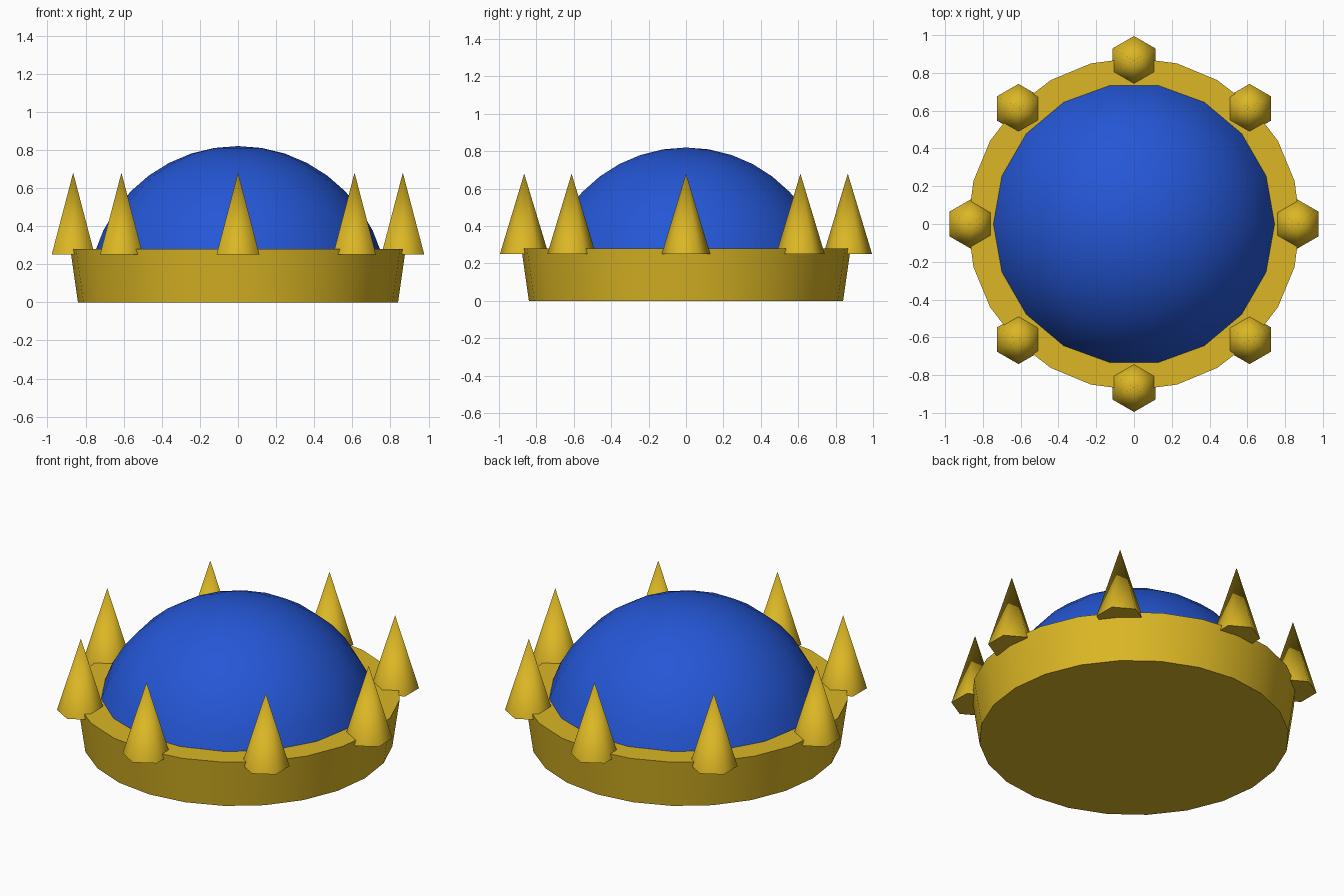
import bpy, bmesh, math

if "Cube" in bpy.data.objects:
    bpy.data.objects.remove(bpy.data.objects["Cube"])


def material(name, rgb):
    m = bpy.data.materials.new(name)
    m.diffuse_color = (*rgb, 1)
    m.use_nodes = True
    m.node_tree.nodes["Principled BSDF"].inputs["Base Color"].default_value = m.diffuse_color
    return m


gold = material("gold", (0.71, 0.47, 0.018))
blue = material("royal blue", (0.018, 0.095, 0.67))


def lathe(name, profile, sides, mat, loc=(0, 0, 0), turn=0.0):
    """Spin a (radius, z) profile from bottom to top; radius 0 gives a tip."""
    bm = bmesh.new()
    rings = []
    for r, z in profile:
        n = sides if r > 0 else 1
        rings.append([bm.verts.new((r * math.cos(turn + math.tau * i / sides),
                                    r * math.sin(turn + math.tau * i / sides), z))
                      for i in range(n)])
    for a, b in zip(rings, rings[1:]):
        for i in range(sides):
            j = (i + 1) % sides
            if len(b) == 1:
                bm.faces.new((a[i], a[j], b[0]))
            else:
                bm.faces.new((a[i], a[j], b[j], b[i]))
    bm.faces.new(rings[0][::-1])
    if len(rings[-1]) > 1:
        bm.faces.new(rings[-1])
    mesh = bpy.data.meshes.new(name)
    bm.to_mesh(mesh)
    bm.free()
    mesh.materials.append(mat)
    ob = bpy.data.objects.new(name, mesh)
    ob.location = loc
    bpy.context.collection.objects.link(ob)
    bpy.ops.object.select_all(action='DESELECT')
    ob.select_set(True)
    bpy.context.view_layer.objects.active = ob
    bpy.ops.object.shade_smooth_by_angle(angle=math.radians(62))
    return ob


# Flared band
lathe("band", [(0.84, 0), (0.88, 0.28)], 24, gold)

# Domed cap: upper part of a sphere, sunk slightly into the band
R, CZ, STEPS = 0.785, 0.035, 8
start = math.asin((0.26 - CZ) / R)
angles = [start + (math.pi / 2 - start) * k / STEPS for k in range(STEPS)]
dome = [(R * math.cos(a), CZ + R * math.sin(a)) for a in angles] + [(0, CZ + R)]
lathe("dome", dome, 18, blue)

# Eight six-sided spikes around the rim
for k in range(8):
    a = math.tau * k / 8
    lathe(f"spike_{k + 1}", [(0.13, 0.25), (0, 0.68)], 6, gold,
          (0.865 * math.cos(a), 0.865 * math.sin(a), 0), math.pi / 2)
